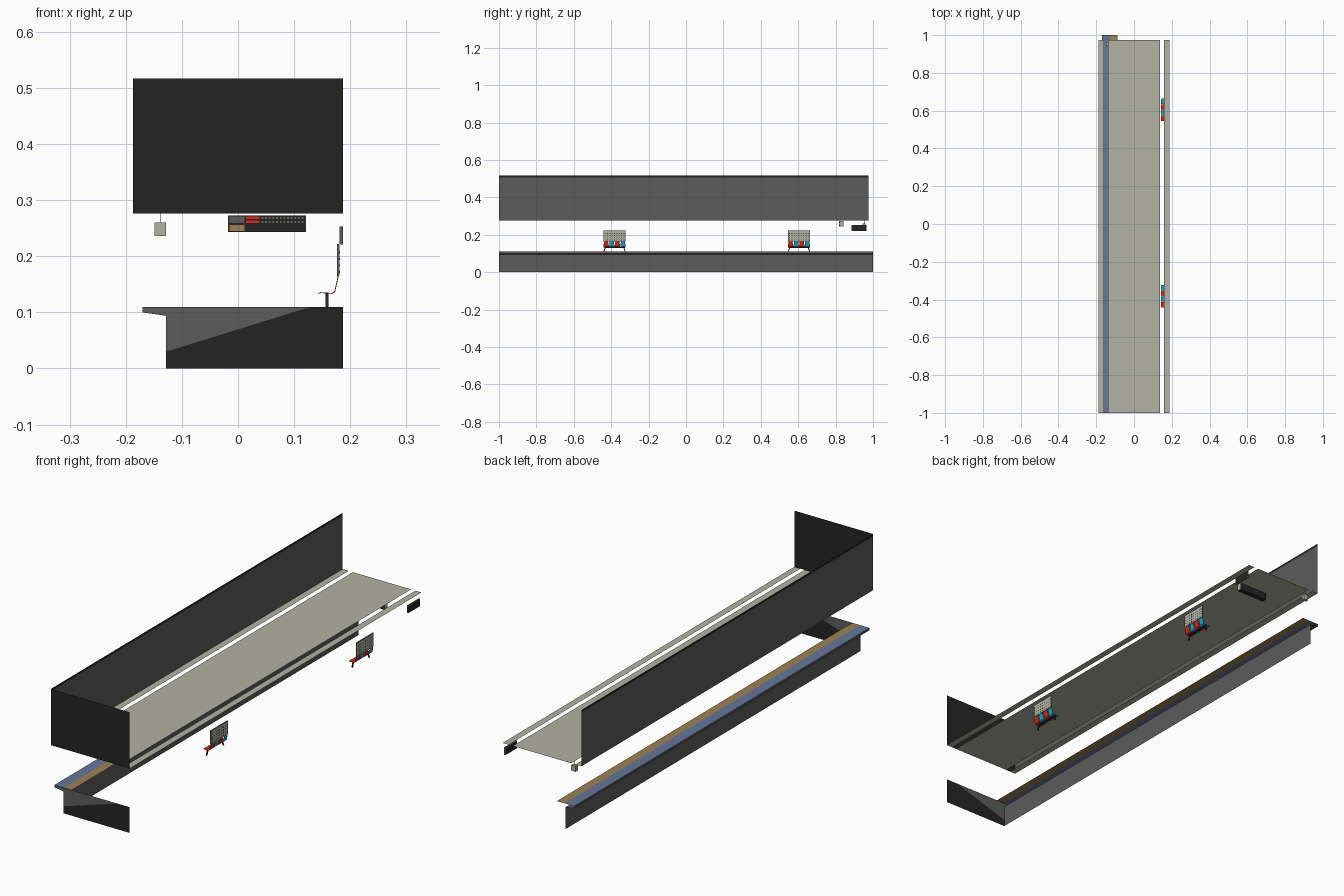
import bpy, bmesh, math

if "Cube" in bpy.data.objects:
    bpy.data.objects.remove(bpy.data.objects["Cube"])


def lin(h):
    out = []
    for i in (0, 2, 4):
        c = int(h[i:i + 2], 16) / 255
        out.append(c / 12.92 if c <= 0.04045 else ((c + 0.055) / 1.055) ** 2.4)
    return (*out, 1.0)


def mat(name, h):
    m = bpy.data.materials.new(name)
    m.diffuse_color = lin(h)
    m.use_nodes = True
    m.node_tree.nodes["Principled BSDF"].inputs["Base Color"].default_value = m.diffuse_color
    return m


BEIGE = mat("beige", "B2B2A3")
GREY = mat("dark grey", "5C5C5C")
BLACK = mat("near black", "242424")
BLUE = mat("slate blue", "66769A")
TAN = mat("tan", "9C8255")
RED = mat("red", "E02A12")
CYAN = mat("cyan", "1CA6C6")


def make(name, bm, m):
    me = bpy.data.meshes.new(name)
    bm.to_mesh(me)
    bm.free()
    me.materials.append(m)
    o = bpy.data.objects.new(name, me)
    bpy.context.collection.objects.link(o)
    return o


def sheet(name, polys, m):
    """Flat open polygons."""
    bm = bmesh.new()
    for p in polys:
        bm.faces.new([bm.verts.new(v) for v in p])
    return make(name, bm, m)


def boxes(name, ranges, m):
    """Boxes given as (x0, x1, y0, y1, z0, z1)."""
    bm = bmesh.new()
    for x0, x1, y0, y1, z0, z1 in ranges:
        r = bmesh.ops.create_cube(bm, size=1)
        for v in r["verts"]:
            v.co = ((x0 + x1) / 2 + v.co.x * (x1 - x0),
                    (y0 + y1) / 2 + v.co.y * (y1 - y0),
                    (z0 + z1) / 2 + v.co.z * (z1 - z0))
    return make(name, bm, m)


def flat(x0, x1, y0, y1, z):
    return [(x0, y0, z), (x1, y0, z), (x1, y1, z), (x0, y1, z)]


def side(x, y0, y1, z0, z1):
    return [(x, y0, z0), (x, y1, z0), (x, y1, z1), (x, y0, z1)]


def front(y, pts):
    return [(x, y, z) for x, z in pts]


W, END = 0.187, 0.975

# ceiling: wide centre panel, two edge strips, open slots between
sheet("ceiling", [flat(-0.138, 0.138, -1, END, 0.276),
                  flat(-W, -0.158, -1, END, 0.276),
                  flat(0.158, W, -1, END, 0.276)], BEIGE)

# upper walls
sheet("upper_side_wall", [side(-W, -1, END, 0.276, 0.507)], GREY)
sheet("upper_wall_trim", [side(-W, -1, END, 0.507, 0.517)], BLACK)
sheet("upper_end_wall", [front(-1, [(-W, 0.276), (W, 0.276), (W, 0.517), (-W, 0.517)])], BLACK)

# platform edge
sheet("platform_side_wall", [side(-0.128, -1, 1, 0, 0.094)], GREY)
sheet("platform_lip", [side(-0.17, -1, 1, 0.1, 0.11),
                       [(-0.17, -1, 0.1), (-0.128, -1, 0.094), (-0.128, 1, 0.094), (-0.17, 1, 0.1)],
                       front(-1, [(-0.17, 0.1), (-0.128, 0.094), (-0.128, 0.11), (-0.17, 0.11)])], GREY)
sheet("platform_edge_strip", [flat(-0.17, -0.125, -1, 1, 0.11)], BLUE)
sheet("platform_warning_strip", [flat(-0.125, -0.088, -1, 1, 0.11)], TAN)

# platform end wall, in two tones
sheet("platform_end_wall_dark", [front(-1, [(-0.128, 0), (W, 0), (W, 0.11), (0.13, 0.11), (-0.128, 0.03)])], BLACK)
sheet("platform_end_wall_light", [front(-1, [(-0.128, 0.03), (0.13, 0.11), (-0.128, 0.11)])], GREY)


def bench(tag, yc):
    # four shells in alternating colours
    for k in range(4):
        y0 = yc - 0.0595 + k * 0.03
        y1 = y0 + 0.029
        prof = [(0.142, 0.134), (0.146, 0.136), (0.168, 0.1345), (0.172, 0.138), (0.178, 0.165)]
        bm = bmesh.new()
        rows = []
        for i, (x, z) in enumerate(prof):
            inset = 0.004 if i in (0, 4) else 0
            rows.append([bm.verts.new((x, y, z)) for y in (y0 + inset, y1 - inset)])
        for a, b in zip(rows, rows[1:]):
            bm.faces.new((a[0], b[0], b[1], a[1]))
        s = make(f"{tag}_seat_{k + 1}", bm, CYAN if k % 2 else RED)
        mod = s.modifiers.new("thickness", "SOLIDIFY")
        mod.thickness = 0.0015
    # beam and splayed legs
    boxes(f"{tag}_beam", [(0.1555, 0.1615, yc - 0.055, yc + 0.055, 0.129, 0.1335)], BLACK)
    for s in (-1, 1):
        leg = boxes(f"{tag}_leg_{'front' if s < 0 else 'back'}",
                    [(0.156, 0.161, yc + s * 0.057 - 0.0025, yc + s * 0.057 + 0.0025, 0.11, 0.131)], BLACK)
        for v in leg.data.vertices:
            if v.co.z > 0.12:
                v.co.y -= s * 0.007
    # backing panel with poster face
    boxes(f"{tag}_back_panel", [(0.1765, 0.180, yc - 0.058, yc + 0.058, 0.164, 0.222)], GREY)
    boxes(f"{tag}_panel_face", [(0.180, 0.1812, yc - 0.056, yc + 0.056, 0.166, 0.220)], BEIGE)
    boxes(f"{tag}_panel_holes", [(0.1811, 0.1815, yc - 0.052 + i * 0.0125, yc - 0.048 + i * 0.0125,
                                  0.170 + j * 0.0115, 0.174 + j * 0.0115)
                                 for i in range(9) for j in range(4)], BLACK)


bench("near_bench", -0.382)
bench("far_bench", 0.604)

# hanging information sign
boxes("hanging_sign", [(-0.017, 0.12, 0.82, 0.841, 0.243, 0.273)], BLACK)
boxes("sign_symbol_plate", [(-0.015, 0.012, 0.819, 0.8202, 0.259, 0.271)], GREY)
boxes("sign_tan_plate", [(-0.015, 0.012, 0.819, 0.8202, 0.245, 0.256)], TAN)
boxes("sign_red_plates", [(0.014, 0.038, 0.819, 0.8202, z, z + 0.005) for z in (0.259, 0.266)], RED)
boxes("sign_lamps", [(0.042 + i * 0.0065, 0.045 + i * 0.0065, 0.819, 0.8202, z, z + 0.002)
                     for i in range(12) for z in (0.26, 0.267)], BEIGE)
boxes("sign_end_caps", [(-0.018, -0.017, 0.82, 0.841, 0.243, 0.273),
                        (0.12, 0.121, 0.82, 0.841, 0.243, 0.273)], BEIGE)

# wall sign
boxes("wall_sign", [(0.181, 0.187, 0.885, 0.965, 0.221, 0.253)], GREY)
boxes("wall_sign_face", [(0.187, 0.1874, 0.888, 0.962, 0.224, 0.250),
                         (0.1806, 0.181, 0.888, 0.962, 0.224, 0.250)], BLACK)

# small hanging box with rod
boxes("hanging_box", [(-0.149, -0.128, 0.945, 0.96, 0.236, 0.26)], BEIGE)
boxes("hanging_rod", [(-0.1392, -0.1378, 0.952, 0.9534, 0.26, 0.276)], GREY)
